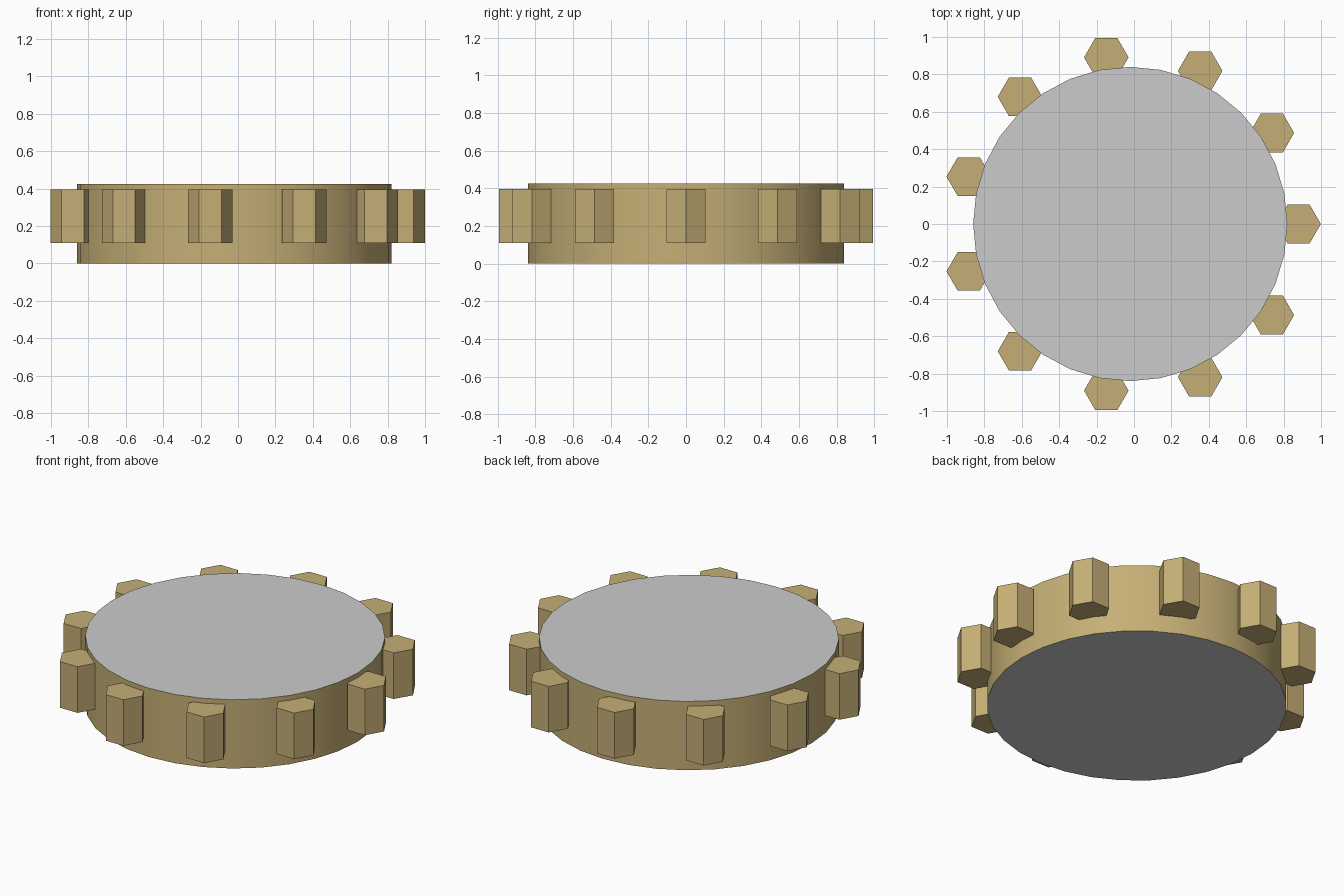
import bpy
from math import cos, sin, pi, radians

if "Cube" in bpy.data.objects:
    bpy.data.objects.remove(bpy.data.objects["Cube"])

CX = -0.02            # ring axis, offset because eleven teeth are not symmetric in x
RADIUS, HEIGHT = 0.84, 0.425
TEETH, TOOTH_RING, TOOTH_R = 11, 0.90, 0.119
TOOTH_Z0, TOOTH_Z1 = 0.11, 0.395

tan = bpy.data.materials.new("tan")
tan.diffuse_color = (0.56, 0.43, 0.18, 1)
tan.use_nodes = True
tan.node_tree.nodes["Principled BSDF"].inputs["Base Color"].default_value = tan.diffuse_color


def cylinder(name, sides, radius, x, y, z0, z1, fill, turn=0.0):
    bpy.ops.mesh.primitive_cylinder_add(
        vertices=sides, radius=radius, depth=z1 - z0, end_fill_type=fill,
        location=(x, y, (z0 + z1) / 2), rotation=(0, 0, turn))
    ob = bpy.context.object
    ob.name = name
    ob.data.materials.append(tan)
    return ob


def disc(name, z, flip):
    bpy.ops.mesh.primitive_circle_add(
        vertices=32, radius=RADIUS, fill_type='NGON',
        location=(CX, 0, z), rotation=(pi if flip else 0, 0, 0))
    bpy.context.object.name = name


# Smooth round wall
cylinder("drum_wall", 32, RADIUS, CX, 0, 0, HEIGHT, 'NOTHING')
bpy.ops.object.shade_smooth_by_angle(angle=radians(30))

# Grey top and bottom faces
disc("top_face", HEIGHT, False)
disc("bottom_face", 0, True)

# Hexagonal teeth around the wall, all pointing along x
for i in range(TEETH):
    a = 2 * pi * i / TEETH
    cylinder(f"tooth_{i + 1}", 6, TOOTH_R,
             CX + TOOTH_RING * cos(a), TOOTH_RING * sin(a),
             TOOTH_Z0, TOOTH_Z1, 'NGON', pi / 2)
